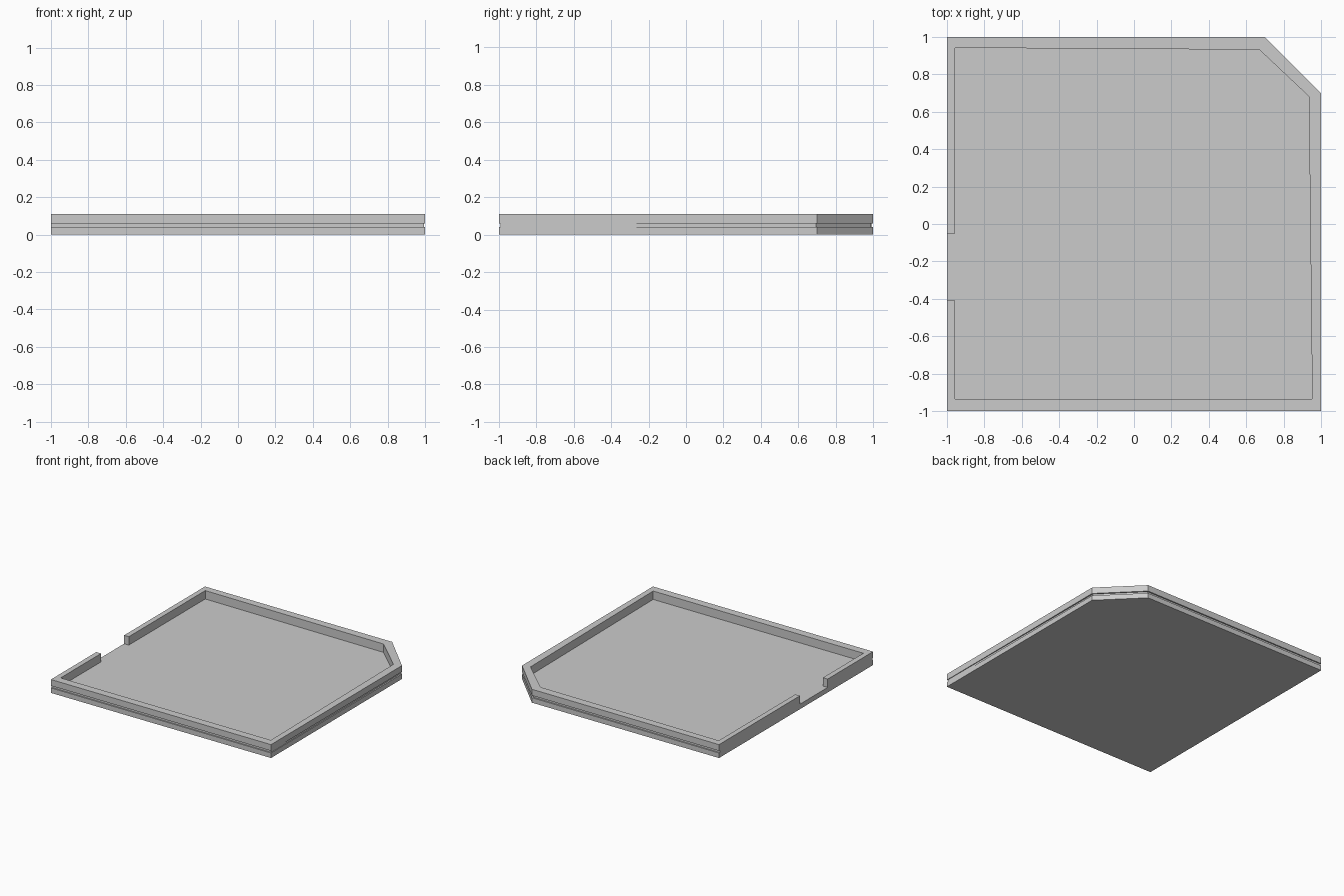
import bpy, bmesh

if "Cube" in bpy.data.objects:
    bpy.data.objects.remove(bpy.data.objects["Cube"])


def stack(name, layers, cap_bottom=True):
    """Loft equal-count outlines [(points, z), ...] and cap the ends."""
    bm = bmesh.new()
    rings = [[bm.verts.new((x, y, z)) for x, y in pts] for pts, z in layers]
    n = len(rings[0])
    for a, b in zip(rings, rings[1:]):
        for i in range(n):
            j = (i + 1) % n
            bm.faces.new((a[i], a[j], b[j], b[i]))
    bm.faces.new(rings[-1])
    if cap_bottom:
        bm.faces.new(rings[0][::-1])
    # merge the points shared by neighbouring layers
    bmesh.ops.remove_doubles(bm, verts=bm.verts, dist=1e-5)
    bmesh.ops.recalc_face_normals(bm, faces=bm.faces)
    mesh = bpy.data.meshes.new(name)
    bm.to_mesh(mesh)
    bm.free()
    obj = bpy.data.objects.new(name, mesh)
    bpy.context.collection.objects.link(obj)
    return obj


# Outlines, counter-clockwise, with one clipped corner
outer = [(-1, -1), (1, -1), (1, 0.7), (0.7, 1), (-1, 1)]
groove = [(-1, -0.99), (0.995, -0.99), (0.988, 0.695), (0.695, 0.988), (-1, 0.99)]
inner = [(-0.957, -0.935), (0.953, -0.935), (0.935, 0.682), (0.67, 0.932), (-0.957, 0.942)]
GAP = (-0.41, -0.05)


def open_ring(outside):
    """Wall footprint that runs around the tray and stops at the doorway."""
    return ([(-1, GAP[0])] + outside + [(-1, GAP[1]), (-0.957, GAP[1])]
            + inner[::-1] + [(-0.957, GAP[0])])


# Floor slab
stack("floor_slab", [(outer, 0.005), (outer, 0.046)])

# Rim wall: recessed band below, full-width wall above
stack("rim_wall", [(open_ring(groove), 0.046), (open_ring(groove), 0.064),
                   (open_ring(outer), 0.064), (open_ring(outer), 0.115)],
      cap_bottom=False)

# Stand everything on z = 0
for obj in bpy.context.collection.objects:
    obj.location.z = -0.005 if obj.name == "rim_wall" else 0
    if obj.name == "floor_slab":
        for v in obj.data.vertices:
            v.co.z -= 0.005
    else:
        obj.location.z = -0.005
